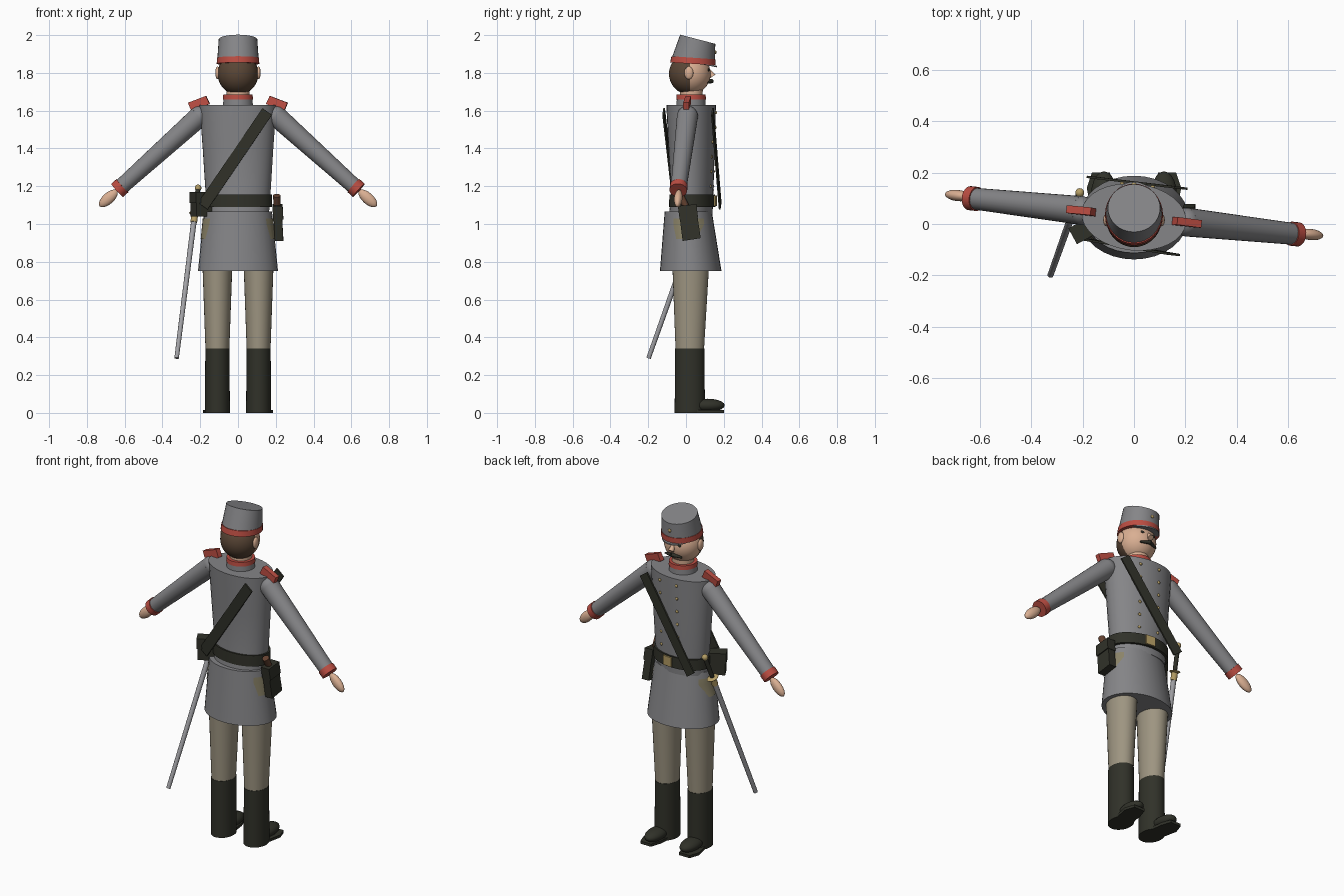
import bpy, bmesh, math
from mathutils import Vector, Matrix

if "Cube" in bpy.data.objects:
    bpy.data.objects.remove(bpy.data.objects["Cube"])

def mat(name, r, g, b):
    m = bpy.data.materials.new(name)
    m.diffuse_color = (r, g, b, 1)
    m.use_nodes = True
    m.node_tree.nodes["Principled BSDF"].inputs["Base Color"].default_value = m.diffuse_color
    return m

GREY = mat("uniform grey", .235, .235, .245)
RED = mat("trim red", .50, .075, .055)
DARK = mat("dark leather", .03, .031, .022)
KHAKI = mat("trouser khaki", .34, .30, .22)
SKIN = mat("skin", .70, .43, .29)
HAIR = mat("hair brown", .10, .06, .036)
STEEL = mat("steel", .36, .36, .38)
BRASS = mat("brass", .46, .34, .13)
WOOD = mat("wood brown", .13, .055, .03)
CANVAS = mat("pocket canvas", .26, .23, .14)

# The upper body is turned slightly about this axis
AXIS = Vector((0, .03, 0))
TURN = Matrix.Translation(AXIS) @ Matrix.Rotation(-.11, 4, 'Z') @ Matrix.Translation(-AXIS)

def finish(name, bm, *mats, turn=False, angle=35):
    if turn:
        bm.transform(TURN)
    bmesh.ops.recalc_face_normals(bm, faces=bm.faces)
    me = bpy.data.meshes.new(name)
    bm.to_mesh(me)
    bm.free()
    ob = bpy.data.objects.new(name, me)
    bpy.context.collection.objects.link(ob)
    for m in mats:
        me.materials.append(m)
    bpy.ops.object.select_all(action='DESELECT')
    ob.select_set(True)
    bpy.context.view_layer.objects.active = ob
    bpy.ops.object.shade_smooth_by_angle(angle=math.radians(angle))
    return ob

def loft(name, sections, m, turn=False, n=32):
    """Stack of ellipses: (z, cx, cy, rx, ry, forward tilt)."""
    bm = bmesh.new()
    rings = []
    for z, cx, cy, rx, ry, tilt in sections:
        ring = []
        for i in range(n):
            a = math.tau * i / n
            dy = ry * math.sin(a)
            ring.append(bm.verts.new((cx + rx * math.cos(a), cy + dy, z - tilt * dy)))
        rings.append(ring)
    for lo, hi in zip(rings, rings[1:]):
        for i in range(n):
            j = (i + 1) % n
            bm.faces.new((lo[i], lo[j], hi[j], hi[i]))
    bm.faces.new(rings[0])
    bm.faces.new(rings[-1])
    return finish(name, bm, m, turn=turn)

def tube(name, a, b, r1, r2, m, turn=False, n=24):
    a, b = Vector(a), Vector(b)
    bm = bmesh.new()
    bmesh.ops.create_cone(bm, cap_ends=True, segments=n, radius1=r1, radius2=r2, depth=(b - a).length)
    bm.transform(Matrix.Translation((a + b) / 2) @ (b - a).to_track_quat('Z', 'Y').to_matrix().to_4x4())
    return finish(name, bm, m, turn=turn)

def ball(name, c, radii, m, along=(0, 0, 1), turn=False, n=20):
    bm = bmesh.new()
    bmesh.ops.create_uvsphere(bm, u_segments=n, v_segments=n // 2, radius=1)
    bm.transform(Matrix.Translation(c) @ Vector(along).to_track_quat('Z', 'Y').to_matrix().to_4x4()
                 @ Matrix.Diagonal((*radii, 1)))
    return finish(name, bm, m, turn=turn, angle=60)

def prism(name, poly, offset, m, turn=False):
    """Extrude a planar polygon along an offset vector."""
    bm = bmesh.new()
    f = bm.faces.new([bm.verts.new(p) for p in poly])
    new = bmesh.ops.extrude_face_region(bm, geom=[f])['geom']
    bmesh.ops.translate(bm, vec=offset, verts=[v for v in new if isinstance(v, bmesh.types.BMVert)])
    return finish(name, bm, m, turn=turn)

def box(name, c, size, m, rot=None, turn=False):
    bm = bmesh.new()
    bmesh.ops.create_cube(bm, size=1)
    bm.transform(Matrix.Translation(c) @ (rot or Matrix()) @ Matrix.Diagonal((*size, 1)))
    return finish(name, bm, m, turn=turn)

# Tunic, belt, skirt and collar
loft("tunic", [(1.05, 0, .025, .165, .115, 0), (1.15, 0, .033, .172, .11, 0),
               (1.40, 0, .03, .188, .122, 0), (1.63, 0, .027, .205, .13, 0)], GREY, True)
loft("belt", [(1.09, 0, .033, .182, .122, 0), (1.155, 0, .033, .182, .12, 0)], DARK, True)
SK = [(.75, 0, .025, .212, .163, 0), (1.065, 0, .012, .18, .125, 0)]
loft("tunic_skirt", SK, GREY)
loft("collar", [(1.62, 0, .027, .08, .078, 0), (1.66, 0, .027, .077, .076, 0)], GREY, True)
loft("collar_trim", [(1.66, 0, .027, .08, .079, 0), (1.685, 0, .027, .078, .077, 0)], RED, True)
loft("neck", [(1.64, 0, .027, .06, .06, 0), (1.75, 0, .03, .06, .06, 0)], SKIN)
box("belt_buckle", (0, .157, 1.123), (.06, .009, .056), BRASS, turn=True)

# Side pockets follow the skirt surface
for s in (-1, 1):
    bm = bmesh.new()
    rows = []
    for z, a0, a1 in ((1.03, -.65, .65), (1.0, -.65, .65), (.92, -.5, .25)):
        t = (z - .75) / .315
        cy, rx, ry = (SK[0][k] + t * (SK[1][k] - SK[0][k]) for k in (2, 3, 4))
        rows.append([bm.verts.new((s * (rx + .003) * math.cos(a), cy + (ry + .003) * math.sin(a), z))
                     for a in (a0 + (a1 - a0) * i / 8 for i in range(9))])
    for p, q in zip(rows, rows[1:]):
        for i in range(8):
            bm.faces.new((p[i], p[i + 1], q[i + 1], q[i]))
    finish("pocket", bm, CANVAS)

# Two rows of tunic buttons
for i in range(6):
    z = 1.2 + i * .078
    for x in (-.06, .06):
        y = .031 + (.111 + .019 * (z - 1.15) / .48) * math.sqrt(1 - (x / .185) ** 2)
        ball("tunic_button", (x, y, z), (.009, .009, .006), BRASS, (0, 1, 0), True, 10)

# Arms, shoulder boards, cuffs and hands
for s in (-1, 1):
    sh, cuff = Vector((s * .205, .03, 1.57)), Vector((s * .63, .03, 1.19))
    d = (cuff - sh).normalized()
    ball("shoulder", sh, (.056, .056, .056), GREY, d, True)
    tube("sleeve", sh, cuff, .056, .042, GREY, True)
    tube("cuff", cuff - d * .02, cuff + d * .018, .047, .047, RED, True)
    ball("hand", cuff + d * .082 + Vector((0, .005, 0)), (.022, .03, .062), SKIN, d, True)
    prism("shoulder_board", [(s * .15, .013, 1.635), (s * .17, .016, 1.678), (s * .265, .014, 1.642),
                             (s * .25, .013, 1.605)], (0, .03, 0), RED, True)

# Cross strap plates, front and back
for y0, y1, name in ((.155, .158, "chest_strap"), (-.105, -.085, "back_strap")):
    hi, lo = Vector((.17, y0, 1.595)), Vector((-.175, y1, 1.095))
    w = Vector((.025, 0, -.018))
    prism(name, [hi + w, hi - w, lo - w, lo + w], (0, .009, 0), DARK, True)

# Legs and boots
for s in (-1, 1):
    x = s * .109
    loft("trouser_leg", [(.33, x, .02, .063, .075, 0), (.78, x, .025, .079, .097, 0)], KHAKI)
    loft("boot_shaft", [(0, x, .02, .066, .08, 0), (.34, x, .02, .064, .078, 0)], DARK)
    xt = x + s * .02
    ball("boot_toe", (x + s * .008, .115, .04), (.05, .09, .035), DARK)
    prism("boot_sole", [(x - .05, .02, 0), (x + .05, .02, 0), (xt + .055, .14, 0), (xt + .035, .2, 0),
                        (xt - .035, .2, 0), (xt - .055, .14, 0)], (0, 0, .016), DARK)

# Head split into hair behind and face in front
bm = bmesh.new()
bmesh.ops.create_uvsphere(bm, u_segments=32, v_segments=20, radius=1)
bm.transform(Matrix.Translation((0, .02, 1.795)) @ Matrix.Diagonal((.108, .11, .11, 1))
             @ Matrix.Rotation(math.pi / 2, 4, 'X'))
for f in bm.faces:
    f.material_index = 1 if f.calc_center_median().y < .02 else 0
finish("head", bm, SKIN, HAIR, angle=60)
for s in (-1, 1):
    ball("ear", (s * .108, .015, 1.80), (.012, .024, .034), SKIN)
    ball("eye", (s * .038, .119, 1.815), (.013, .006, .008), DARK, n=12)
    tube("moustache", (0, .135, 1.757), (s * .055, .118, 1.748), .012, .005, DARK, n=12)
tube("nose", (0, .115, 1.82), (0, .142, 1.782), .008, .017, SKIN, n=14)

# Cap with red band, visor and badge
loft("cap_crown", [(1.865, 0, .038, .11, .116, .06), (1.978, 0, .062, .102, .093, .26)], GREY)
loft("cap_band", [(1.848, 0, .036, .113, .12, .06), (1.88, 0, .04, .111, .117, .07)], RED)
arc = [math.radians(25 + 13 * i) for i in range(11)]
prism("cap_visor", [(.1 * math.cos(a), .04 + .125 * math.sin(a), 1.862 - .2 * .125 * math.sin(a))
                    for a in arc], (0, 0, -.008), GREY)
ball("cap_badge", (0, .156, 1.91), (.01, .01, .006), BRASS, (0, 1, 0), n=10)

# Sabre: scabbard, guard, grip and pommel on one line
tip, top = Vector((-.325, -.198, .29)), Vector((-.21, .125, 1.2))
at = lambda t: tip.lerp(top, t)
tube("scabbard", tip, at(.83), .012, .015, STEEL, n=14)
tube("sabre_throat", at(.79), at(.835), .018, .018, BRASS, n=14)
ball("sabre_guard", at(.84), (.03, .035, .008), BRASS, top - tip)
tube("sabre_grip", at(.84), at(.985), .012, .013, DARK, n=14)
ball("sabre_pommel", at(.99), (.018, .018, .018), BRASS, n=14)

# Cartridge pouch at the back left
box("cartridge_pouch", (-.193, -.02, 1.105), (.095, .065, .128), DARK, Matrix.Rotation(.5, 4, 'Z'))
box("pouch_flap", (-.195, -.024, 1.14), (.1, .07, .06), DARK, Matrix.Rotation(.5, 4, 'Z'))

# Holster with pistol grip on the right hip
prism("holster", [(.185, -.04, 1.09), (.185, .052, 1.1), (.195, .078, .925), (.195, -.018, .91)],
      (.045, 0, 0), DARK)
prism("holster_flap", [(.182, -.043, 1.095), (.182, .055, 1.105), (.186, .064, 1.035), (.186, -.034, 1.025)],
      (.054, 0, 0), DARK)
tube("pistol_grip", (.207, .012, 1.07), (.205, -.03, 1.15), .016, .02, WOOD, n=12)
